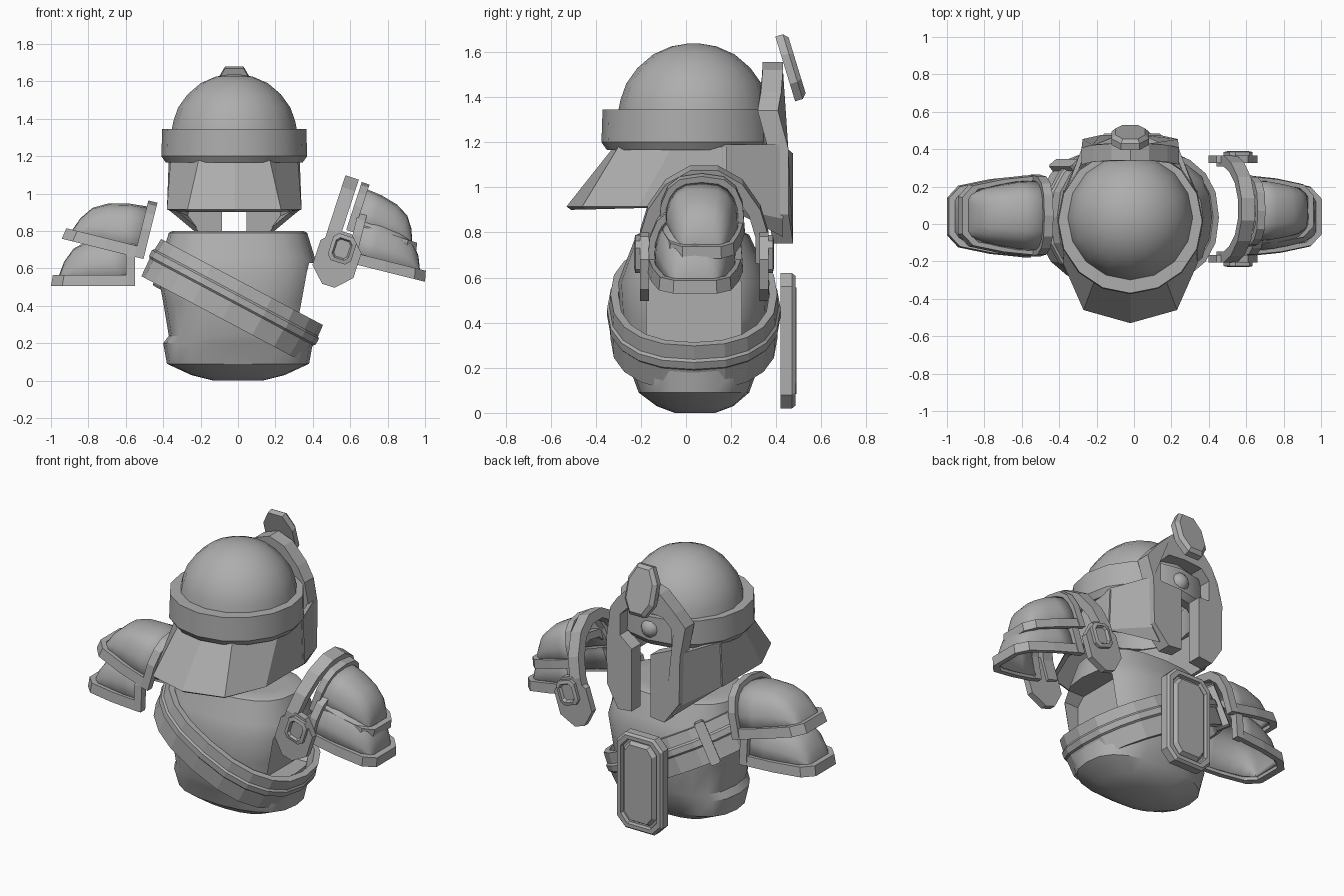
import bpy, bmesh, math
from mathutils import Matrix, Vector

if "Cube" in bpy.data.objects:
    bpy.data.objects.remove(bpy.data.objects["Cube"])

grey = bpy.data.materials.new("armour grey")
grey.diffuse_color = (0.42, 0.42, 0.42, 1)
grey.use_nodes = True
grey.node_tree.nodes["Principled BSDF"].inputs["Base Color"].default_value = grey.diffuse_color
CX = -0.02                                   # helmet and badge centre line


def T(x, y, z):
    return Matrix.Translation((x, y, z))


def R(deg, axis):
    return Matrix.Rotation(math.radians(deg), 4, axis)


def loft(name, rings, closed=True, caps=(True, True), loop=False, m=None, smooth=False, thick=0):
    """Skin a list of equal-length rings into one mesh object."""
    bm = bmesh.new()
    vs = [[bm.verts.new(p) for p in r] for r in rings]
    n = len(rings[0])
    for k in range(len(vs) if loop else len(vs) - 1):
        a, b = vs[k], vs[(k + 1) % len(vs)]
        for i in range(n if closed else n - 1):
            j = (i + 1) % n
            bm.faces.new((a[i], a[j], b[j], b[i]))
    if caps[0]:
        bm.faces.new(vs[0][::-1])
    if caps[1]:
        bm.faces.new(vs[-1])
    bmesh.ops.recalc_face_normals(bm, faces=bm.faces)
    if m:
        bm.transform(m)
    me = bpy.data.meshes.new(name)
    bm.to_mesh(me)
    bm.free()
    ob = bpy.data.objects.new(name, me)
    bpy.context.collection.objects.link(ob)
    me.materials.append(grey)
    if smooth:
        bpy.ops.object.select_all(action='DESELECT')
        ob.select_set(True)
        bpy.context.view_layer.objects.active = ob
        bpy.ops.object.shade_smooth_by_angle(angle=math.radians(32))
    if thick:
        s = ob.modifiers.new("thickness", 'SOLIDIFY')
        s.thickness = thick
    return ob


def plate(name, outline, steps, m):
    """Outline in x,z stepped outward along +y by (scale margin, depth)."""
    rx = max(abs(p[0]) for p in outline)
    rz = max(abs(p[1]) for p in outline)
    rings = [[(x * (1 - g / rx), d, z * (1 - g / rz)) for x, z in outline] for g, d in steps]
    return loft(name, rings, m=m)


def octagon(w, h, c):
    return [(w, h - c), (w - c, h), (c - w, h), (-w, h - c), (-w, c - h), (c - w, -h), (w - c, -h), (w, c - h)]


def spow(v, e):
    return math.copysign(abs(v) ** e, v)


def oval(rx, y0, y1, z, n=20, e=0.8):
    c, r = (y0 + y1) / 2, (y1 - y0) / 2
    return [(rx * spow(math.cos(2 * math.pi * i / n), e),
             c + r * spow(math.sin(2 * math.pi * i / n), e), z) for i in range(n)]


# Torso: bowl-shaped cuirass with a deep armhole on the open side
torso = loft("torso", [oval(*a) for a in [
    (.13, -.05, .13, 0), (.25, -.13, .21, .03), (.38, -.21, .28, .09), (.40, -.25, .32, .20),
    (.37, -.27, .34, .24), (.40, -.29, .36, .42), (.43, -.30, .37, .58), (.41, -.27, .34, .66),
    (.37, -.22, .28, .79), (.35, -.20, .26, .80), (.27, -.12, .19, .80)]], smooth=True)
cut = plate("armhole_cutter", octagon(.21, .17, .05), [(0, 0), (0, .4)],
            T(.27, .035, .46) @ R(-90, 'Z'))
cut.hide_render = True
cut.hide_viewport = True
b = torso.modifiers.new("armhole", 'BOOLEAN')
b.operation, b.object, b.solver = 'DIFFERENCE', cut, 'EXACT'

# Sash: tilted grooved ring around the torso
sash = T(-.03, .035, .43) @ R(28, 'Y')
prof = [(-.045, -.115), (-.01, -.115), (-.005, -.01), (.005, .0), (.005, .035), (-.005, .045),
        (-.01, .11), (-.045, .11)]
loft("sash", [oval(.50 + r, -.38 - r, .38 + r, h, 20, .85) for r, h in prof], loop=True,
     caps=(False, False), m=sash)
plate("sash_clasp", octagon(.03, .13, .01), [(0, -.05), (0, .03)],
      sash @ T(-.375, .27, 0) @ R(40, 'Z'))

# Rear badge hanging from the sash
plate("badge", octagon(.16, .30, .06), [(0, 0), (0, .05), (.012, .065), (.035, .065), (.04, .045),
                                        (.05, .045), (.065, .07)], T(CX + .01, .42, .32))

# Helmet dome and band
dome = [oval(r, -r, r, z, 16, 1) for r, z in
        [(.335, 0), (.325, .05), (.30, .12), (.25, .19), (.18, .25), (.10, .285), (.03, .297)]]
loft("helmet_dome", dome, caps=(False, True), m=T(CX, .035, 1.34), smooth=True)
loft("helmet_band", [oval(r, -r, r, z, 16, 1) for r, z in
                     [(.31, 1.345), (.385, 1.345), (.39, 1.20), (.365, 1.165), (.31, 1.165)]],
     loop=True, caps=(False, False), m=T(CX, .015, 0), smooth=True)

# Flared neck guard
top = [(-.35, .18), (-.34, -.06), (-.19, -.30), (0, -.32), (.19, -.30), (.34, -.06), (.35, .18)]
low = [(-.36, .18), (-.36, -.21), (-.25, -.46), (0, -.53), (.25, -.46), (.36, -.21), (.36, .18)]
loft("neck_guard", [[(x + CX, y, 1.18) for x, y in top], [(x + CX, y, .915) for x, y in low]],
     closed=False, caps=(False, False), thick=.025)

# Face frame: brow arch, eye opening and slit between the cheeks
half = [(0, 1.555), (.10, 1.52), (.20, 1.42), (.26, 1.34), (.255, 1.17), (.25, .88), (.16, .75), (.065, .76),
        (.065, 1.15), (.18, 1.19), (.18, 1.32), (.12, 1.38), (0, 1.39)]
frame = half + [(-x, z) for x, z in half[-2:0:-1]]
loft("face_frame", [[(x + CX, (.34 if z > 1.18 else .385) + d - .25 * max(0, abs(x) - .17), z)
                     for x, z in frame] for d in (0, .09)])

# Cheek walls joining the frame to the neck guard
for side in (-1, 1):
    loft("cheek_wall", [[(side * .35 + CX, .16, 1.19), (side * .25 + CX, .43, 1.19)],
                        [(side * .36 + CX, .16, .92), (side * .245 + CX, .43, .86)],
                        [(side * .31 + CX, .24, .88), (side * .19 + CX, .43, .78)]],
         closed=False, caps=(False, False), thick=.025)

# Crest plate and forehead stud
plate("crest_plate", [(.10, .06), (.05, .15), (-.05, .15), (-.10, .06), (-.10, -.07), (-.05, -.15),
                      (.05, -.15), (.10, -.07)], [(0, 0), (0, .035), (.02, .055)],
      T(CX, .44, 1.525) @ R(17, 'X'))
stud = [oval(.06 * math.cos(a), -.06 * math.cos(a), .06 * math.cos(a), .06 * math.sin(a), 12, 1)
        for a in [math.radians(d) for d in (-85, -55, -25, 0, 25, 55, 85)]]
loft("forehead_stud", stud, m=T(CX, .37, 1.265), smooth=True)


def arch(x, w, h, z0=0, n=10, e=.7):
    return [(x, w * spow(math.cos(math.pi * i / n), e), z0 + (h - z0) * math.sin(math.pi * i / n) ** e)
            for i in range(n + 1)]


def shoulder_shell(name, m):
    """Quarter dome pointing to local +x, with a bottom rim and an inner arch rim."""
    loft(name, [arch(*s, .02) for s in [(0, .19, .28), (.12, .185, .27), (.23, .165, .245), (.31, .145, .20),
                                        (.36, .12, .13), (.39, .105, .05)]],
         closed=False, caps=(False, True), m=m, smooth=True, thick=.015)
    path = [(0, .22), (.20, .20), (.37, .165), (.43, .10), (.43, -.10), (.37, -.165), (.20, -.20), (0, -.22)]
    rim = [[(x, y, 0), (x - .01, y * .97, .06), (x * .9, y * .85, .06), (x * .9, y * .85, 0)] for x, y in path]
    loft(name + "_rim", rim, m=m)
    inner = [[o, i, (.03, i[1], i[2]), (.03, o[1], o[2])]
             for o, i in zip(arch(-.02, .22, .31, n=8), arch(-.02, .175, .265, n=8))]
    loft(name + "_arch", inner, m=m)


# Layered shoulder armour, two shells on each side
shoulder_shell("left_lower_shoulder", T(-.57, .04, .505) @ R(180, 'Z'))
shoulder_shell("left_upper_shoulder", T(-.525, .045, .655) @ R(180, 'Z') @ R(-14, 'Y'))
shoulder_shell("right_lower_shoulder", T(.595, .04, .63) @ R(14, 'Y') @ Matrix.Scale(.97, 4))
shoulder_shell("right_upper_shoulder", T(.595, .07, .80) @ R(18, 'Y') @ Matrix.Scale(.87, 4))

# Tall arched guard on the right shoulder with end plates and square studs
guard = T(.495, .08, .74) @ R(18, 'Y')
outer = [(.285, -.08), (.285, .06), (.25, .18), (.17, .30), (.06, .365)]
outer += [(-y, z) for y, z in outer[::-1]]
loft("shoulder_guard", [[(-.035, y, z), (.04, y, z), (.04, y * .8, z * .84), (-.035, y * .8, z * .84)]
                        for y, z in outer], m=guard)
for turn in (0, 180):
    side = 1 if turn == 0 else -1
    place = guard @ T(.06, .245 * side, -.075) @ R(turn, 'Z')
    plate("guard_end_plate", octagon(.115, .15, .08), [(0, 0), (0, .04)], place)
    plate("guard_stud", octagon(.065, .075, .025), [(0, .03), (0, .06), (.02, .065), (.028, .05)],
          place @ T(.01 * side, 0, .06))
